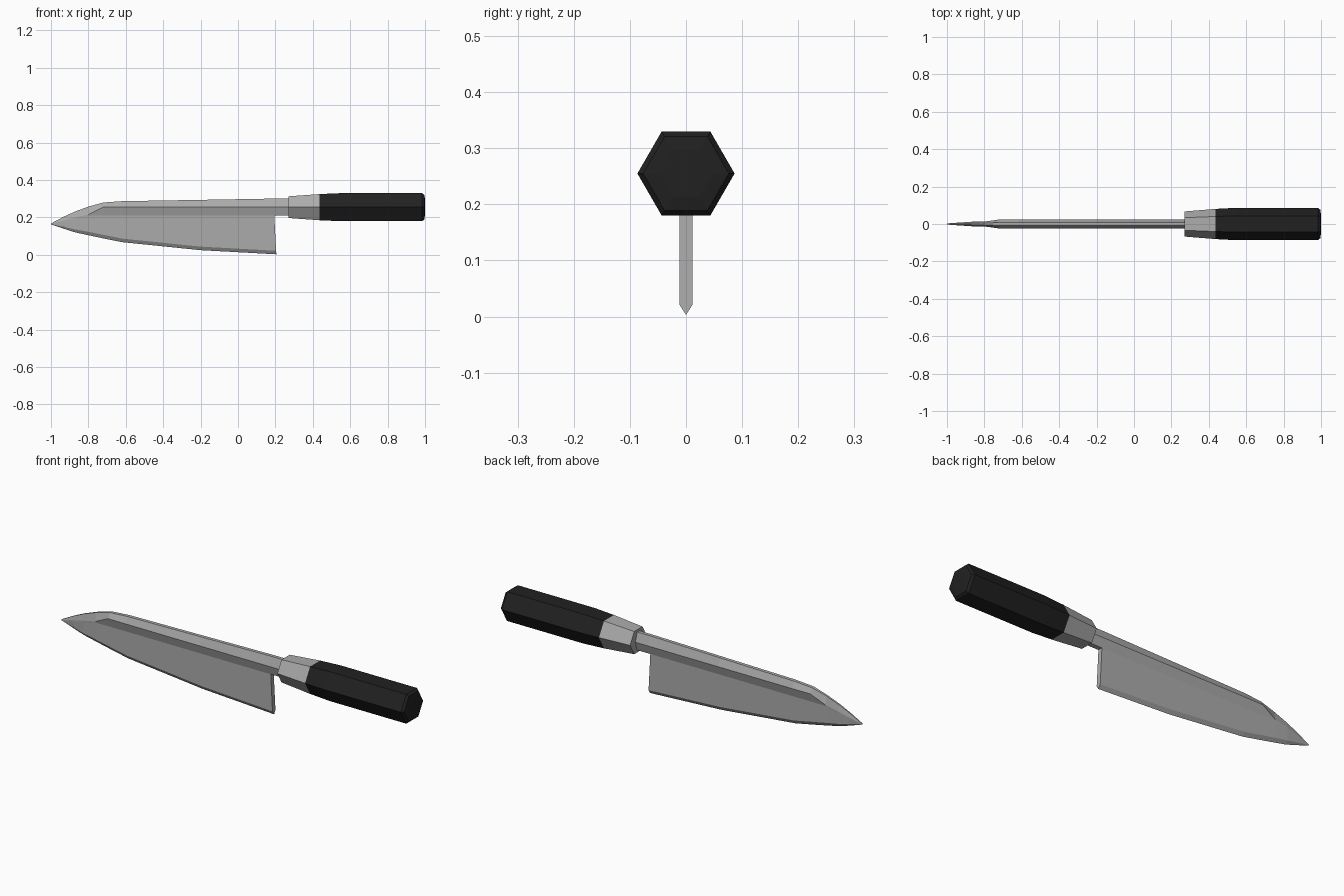
import bpy, bmesh, math

if "Cube" in bpy.data.objects:
    bpy.data.objects.remove(bpy.data.objects["Cube"])


def material(name, rgb):
    m = bpy.data.materials.new(name)
    m.diffuse_color = (*rgb, 1)
    m.use_nodes = True
    m.node_tree.nodes["Principled BSDF"].inputs["Base Color"].default_value = m.diffuse_color
    return m


steel = material("grey steel", (0.41, 0.41, 0.41))
black = material("black grip", (0.015, 0.015, 0.015))


def finish(name, bm, mat):
    bmesh.ops.remove_doubles(bm, verts=bm.verts, dist=0.0002)
    bmesh.ops.recalc_face_normals(bm, faces=bm.faces)
    mesh = bpy.data.meshes.new(name)
    bm.to_mesh(mesh)
    bm.free()
    mesh.materials.append(mat)
    ob = bpy.data.objects.new(name, mesh)
    bpy.context.collection.objects.link(ob)


def bridge(bm, a, b):
    n = len(a)
    for i in range(n):
        j = (i + 1) % n
        bm.faces.new((a[i], a[j], b[j], b[i]))


# Blade: sections of x, edge z, then (half width, z) for bevel, lower line, ridge, spine
sections = [
    (-1.00, .163, (.002, .164), (.003, .165), (.003, .166), (.002, .168)),
    (-0.93, .139, (.007, .150), (.008, .175), (.008, .185), (.003, .205)),
    (-0.87, .120, (.011, .136), (.012, .190), (.012, .200), (.004, .232)),
    (-0.80, .105, (.012, .123), (.012, .209), (.013, .215), (.005, .258)),
    (-0.72, .088, (.012, .107), (.012, .210), (.024, .255), (.008, .280)),
    (-0.62, .068, (.012, .087), (.012, .210), (.025, .255), (.009, .287)),
    (-0.20, .025, (.012, .044), (.012, .210), (.025, .255), (.009, .294)),
    (0.194, .003, (.012, .022), (.012, .210), (.025, .255), (.009, .301)),
]
bm = bmesh.new()
rings = []
for k, (x, ez, *pts) in enumerate(sections):
    heel = .011 if k == len(sections) - 1 else 0
    xs = [x + heel * .9, x, x, x]
    right = [bm.verts.new((px, -y, z)) for px, (y, z) in zip(xs, pts)]
    left = [bm.verts.new((px, y, z)) for px, (y, z) in zip(xs, pts)]
    edge = bm.verts.new((x + heel, 0, ez))
    rings.append(right[::-1] + [edge] + left)
for a, b in zip(rings, rings[1:]):
    bridge(bm, a, b)
bm.faces.new(rings[0])
last = rings[-1]
bm.faces.new(last[2:7])                      # heel
# Neck running into the ferrule
upper = last[:3] + last[6:]
neck = [bm.verts.new((0.29, v.co.y, v.co.z)) for v in upper]
bridge(bm, upper, neck)
bm.faces.new(neck)
finish("blade", bm, steel)


# Hexagonal handle parts: list of (x, half height)
def hex_loft(name, profile, mat):
    bm = bmesh.new()
    loops = []
    for x, h in profile:
        r = h / math.cos(math.pi / 6)
        loops.append([bm.verts.new((x, r * math.cos(i * math.pi / 3),
                                    .255 + r * math.sin(i * math.pi / 3)))
                      for i in range(6)])
    for a, b in zip(loops, loops[1:]):
        bridge(bm, a, b)
    bm.faces.new(loops[0])
    bm.faces.new(loops[-1])
    finish(name, bm, mat)


hex_loft("ferrule", [(.27, .058), (.437, .070)], steel)
hex_loft("grip", [(.437, .070), (.55, .075), (.984, .075), (.996, .066), (1.0, .042)], black)
